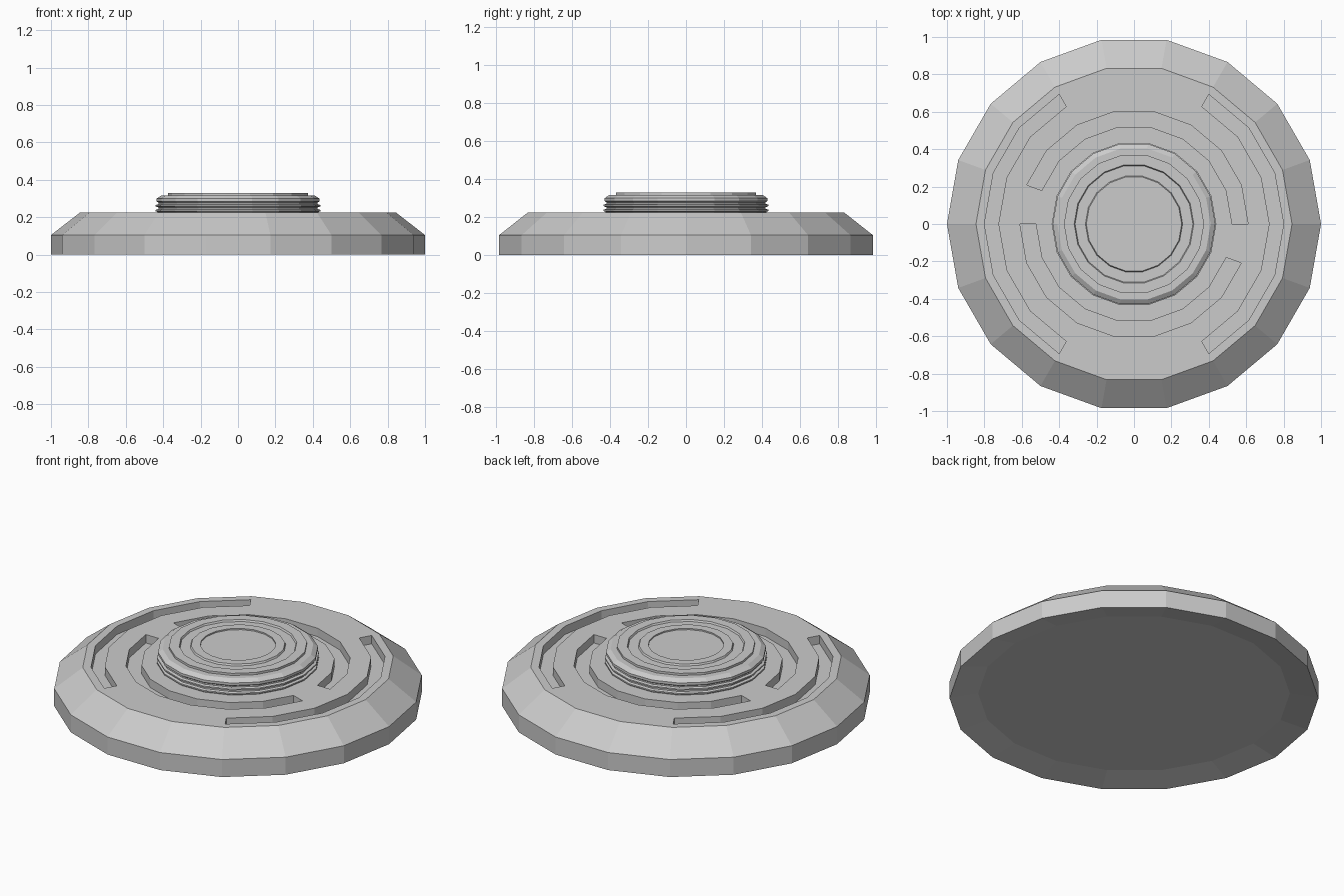
import bpy, bmesh
from math import cos, sin, radians

if "Cube" in bpy.data.objects:
    bpy.data.objects.remove(bpy.data.objects["Cube"])

STEP = 20  # every round part has 18 sides


def lathe(name, profile, start=0, sweep=360):
    """Turn an (r, z) profile; full turns get end caps, arcs use a closed profile."""
    bm = bmesh.new()
    full = sweep == 360
    n = sweep // STEP + (0 if full else 1)
    rows = []
    for i in range(n):
        a = radians(start + i * STEP)
        rows.append([bm.verts.new((r * cos(a), r * sin(a), z)) for r, z in profile])
    m = len(profile)
    for i in range(n if full else n - 1):
        p, q = rows[i], rows[(i + 1) % n]
        for j in range(m - 1 if full else m):
            k = (j + 1) % m
            bm.faces.new((p[j], q[j], q[k], p[k]))
    if full:
        bm.faces.new([row[0] for row in rows])
        bm.faces.new([row[-1] for row in rows])
    else:
        bm.faces.new(rows[0])
        bm.faces.new(rows[-1])
    bmesh.ops.recalc_face_normals(bm, faces=bm.faces)
    me = bpy.data.meshes.new(name)
    bm.to_mesh(me)
    bm.free()
    ob = bpy.data.objects.new(name, me)
    bpy.context.collection.objects.link(ob)
    return ob


# Bevelled base disc with a shallow dished underside
base = lathe("base_disc", [(0.845, 0.03), (1, 0), (1, 0.105), (0.845, 0.225)])

# Arc-shaped grooves cut into the top: inner radius, outer radius, start, sweep
bpy.context.view_layer.objects.active = base
FLOOR = 0.175
for r0, r1, start, sweep in [(0.725, 0.80, -60, 120), (0.725, 0.80, 120, 120),
                             (0.525, 0.61, 0, 160), (0.525, 0.61, 180, 160)]:
    cutter = lathe("groove_cutter", [(r0, FLOOR), (r1, FLOOR), (r1, 0.3), (r0, 0.3)],
                   start, sweep)
    cutter.hide_render = True
    mod = base.modifiers.new("groove", 'BOOLEAN')
    mod.operation = 'DIFFERENCE'
    mod.solver = 'EXACT'
    mod.object = cutter
    bpy.ops.object.modifier_apply(modifier=mod.name)
    bpy.data.objects.remove(cutter)

# Central hub: ribbed side, bevelled shoulder, concentric steps on top
hub = [(0.43, 0.215), (0.43, 0.228)]
for z in (0.232, 0.258):
    hub += [(0.44, z), (0.44, z + 0.008), (0.425, z + 0.012), (0.425, z + 0.020)]
hub += [(0.435, 0.285), (0.435, 0.300), (0.41, 0.317), (0.375, 0.317),
        (0.375, 0.33), (0.32, 0.33), (0.315, 0.32), (0.26, 0.32),
        (0.255, 0.33), (0.205, 0.33), (0.205, 0.322)]
lathe("hub", hub)
